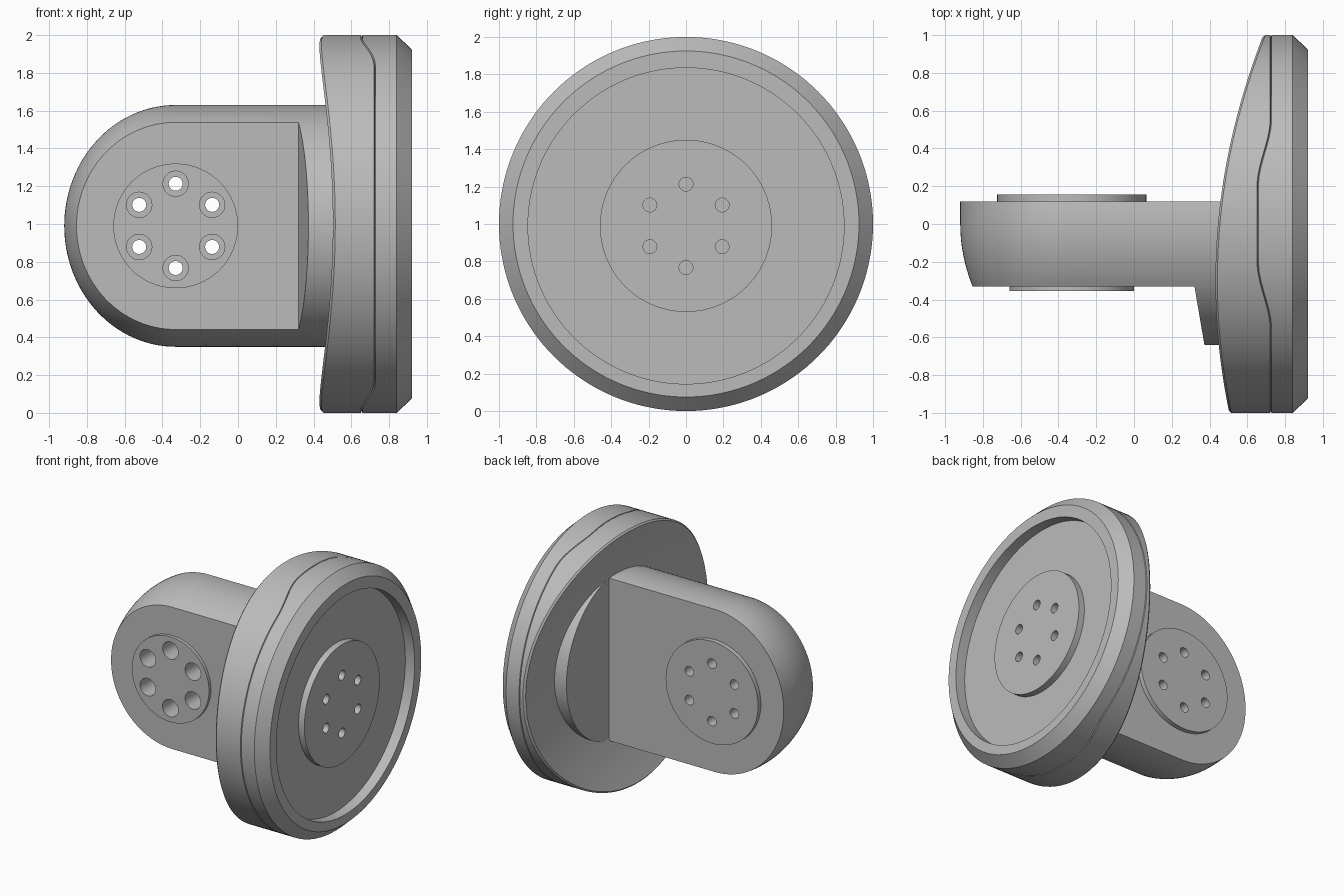
import bpy, bmesh
from math import sin, cos, pi, sqrt
from mathutils import Matrix, Vector

if "Cube" in bpy.data.objects:
    bpy.data.objects.remove(bpy.data.objects["Cube"])

grey = bpy.data.materials.new("plain grey")
grey.use_nodes = True
colour = (0.5, 0.5, 0.5, 1)
grey.diffuse_color = colour
grey.node_tree.nodes["Principled BSDF"].inputs["Base Color"].default_value = colour

CZ = 0.99      # height of the arm axis
R = 0.64       # arm radius
PIVOT = -0.33  # x of the arm pivot


def finish(bm, name):
    bmesh.ops.recalc_face_normals(bm, faces=bm.faces)
    mesh = bpy.data.meshes.new(name)
    bm.to_mesh(mesh)
    bm.free()
    mesh.materials.append(grey)
    ob = bpy.data.objects.new(name, mesh)
    bpy.context.collection.objects.link(ob)
    return ob


def add_rod(bm, axis, a, b, r, centre, segs):
    """Cylinder from a to b along axis; centre holds the other two coordinates."""
    mid = (a + b) / 2
    if axis == "X":
        loc, rot = Vector((mid, *centre)), Matrix.Rotation(pi / 2, 4, "Y")
    else:
        loc, rot = Vector((centre[0], mid, centre[1])), Matrix.Rotation(pi / 2, 4, "X")
    bmesh.ops.create_cone(bm, cap_ends=True, segments=segs, radius1=r, radius2=r,
                          depth=abs(b - a), matrix=Matrix.Translation(loc) @ rot)


def rod(name, axis, a, b, r, centre, segs=96):
    bm = bmesh.new()
    add_rod(bm, axis, a, b, r, centre, segs)
    return finish(bm, name)


def bolt_circle(name, axis, a, b, r, centre):
    """Six rods on a circle, used as a cutter."""
    bm = bmesh.new()
    for i in range(6):
        t = pi / 2 + i * pi / 3
        c = (centre[0] + 0.223 * cos(t), centre[1] + 0.223 * sin(t))
        add_rod(bm, axis, a, b, r, c, 32)
    ob = finish(bm, name)
    ob.hide_render = True
    return ob


def cut(targets, cutter):
    for ob in targets:
        mod = ob.modifiers.new("holes", "BOOLEAN")
        mod.operation, mod.solver, mod.object = "DIFFERENCE", "EXACT", cutter
        bpy.context.view_layer.objects.active = ob
        bpy.ops.object.modifier_apply(modifier=mod.name)
    bpy.data.objects.remove(cutter)


def skin(bm, rings, closed):
    for p, q in zip(rings, rings[1:]):
        n = len(p)
        for i in range(n if closed else n - 1):
            j = (i + 1) % n
            bm.faces.new((p[i], p[j], q[j], q[i]))


# Flange: concentric rings from the saddle-shaped rear to the recessed outer face
def rear(y, z):
    return 0.44 + 0.09 * y + 0.15 * (1 - z * z) + 0.05 * (1 - y * y - z * z)


def seam(y, z):
    t = min(max((abs(y) - 0.2) / 0.36, 0), 1)
    return 0.655 + 0.07 * t * t * (3 - 2 * t)


def flat(x):
    return lambda y, z: x


N = 144
profile = [(r / 10, rear, 1.0) for r in range(1, 10)]
profile += [(0.988, rear, 1.0), (1, lambda y, z: rear(y, z) + 0.015, 1.0)]
profile += [(1, lambda y, z: seam(y, z) - 0.004, 1.0), (0.99, seam, 1.0),
            (1, lambda y, z: seam(y, z) + 0.004, 1.0)]
profile += [(1, flat(0.84), 1.0), (0.925, flat(0.92), 1.0),
            (0.845, flat(0.92), CZ), (0.845, flat(0.84), CZ)]
bm = bmesh.new()
rings = []
for r, x_of, height in profile:
    ring = []
    for i in range(N):
        c, s = cos(2 * pi * i / N), sin(2 * pi * i / N)
        y, z = (c, s) if r == 1 or r == 0.99 else (r * c, r * s)
        ring.append(bm.verts.new((x_of(y, z), r * c, height + r * s)))
    rings.append(ring)
skin(bm, rings, True)
hub = bm.verts.new((rear(0, 0), 0, 1))
for i in range(N):
    bm.faces.new((rings[0][i], rings[0][(i + 1) % N], hub))
bm.faces.new(rings[-1])
flange = finish(bm, "flange")
flange_pad = rod("flange_pad", "X", 0.82, 0.89, 0.46, (0, CZ))
cut([flange, flange_pad], bolt_circle("flange_cutter", "X", 0.79, 1.0, 0.037, (0, CZ)))

# Arm: slab of a round bar with a domed end, flat in front and behind
bm = bmesh.new()
rings = []
for k in range(17):
    y = -0.33 + 0.45 * k / 16
    up = sqrt(R * R - y * y)
    out = 0.59 - 0.065 * (min(y, 0) / 0.33) ** 2
    pts = [(0.7, up)]
    pts += [(PIVOT - out * sin(pi * i / 64), up * cos(pi * i / 64)) for i in range(65)]
    pts += [(0.7, -up)]
    rings.append([bm.verts.new((x, y, CZ + z)) for x, z in pts])
skin(bm, rings, True)
bm.faces.new(rings[0])
bm.faces.new(rings[-1])
arm = finish(bm, "arm")

# Round pads on both flats of the arm, drilled through and counterbored in front
front_pad = rod("front_pad", "Y", -0.355, -0.30, 0.33, (PIVOT, CZ))
back_pad = rod("back_pad", "Y", 0.09, 0.155, 0.395, (PIVOT, CZ))
drilled = [arm, front_pad, back_pad]
cut(drilled, bolt_circle("bore_cutter", "Y", -0.6, 0.4, 0.037, (PIVOT, CZ)))
cut(drilled, bolt_circle("counterbore_cutter", "Y", -0.6, -0.13, 0.067, (PIVOT, CZ)))


# Shoulders: the parts of the round bar left standing beside the flats
def shoulder(name, y_cut, x_of):
    half = sqrt(R * R - y_cut * y_cut)
    side = 1 if y_cut > 0 else -1
    bm = bmesh.new()
    near, far = [], []
    for i in range(49):
        z = -half * cos(pi * i / 48)
        y = side * sqrt(max(R * R - z * z, 0))
        near.append(bm.verts.new((x_of(y), y, CZ + z)))
        far.append(bm.verts.new((0.74, y, CZ + z)))
    skin(bm, [near, far], True)
    bm.faces.new(near)
    bm.faces.new(far)
    return finish(bm, name)


front_shoulder = shoulder("front_shoulder", -0.33, lambda y: 0.32 - (y + 0.33) * 0.17)
back_shoulder = shoulder("back_shoulder", 0.12, lambda y: 0.575)

# Smooth the round surfaces and keep the machined edges crisp
bpy.ops.object.select_all(action="DESELECT")
for ob in (flange, flange_pad, arm, front_pad, back_pad, front_shoulder, back_shoulder):
    ob.select_set(True)
bpy.context.view_layer.objects.active = arm
bpy.ops.object.shade_smooth_by_angle(angle=pi / 7)
